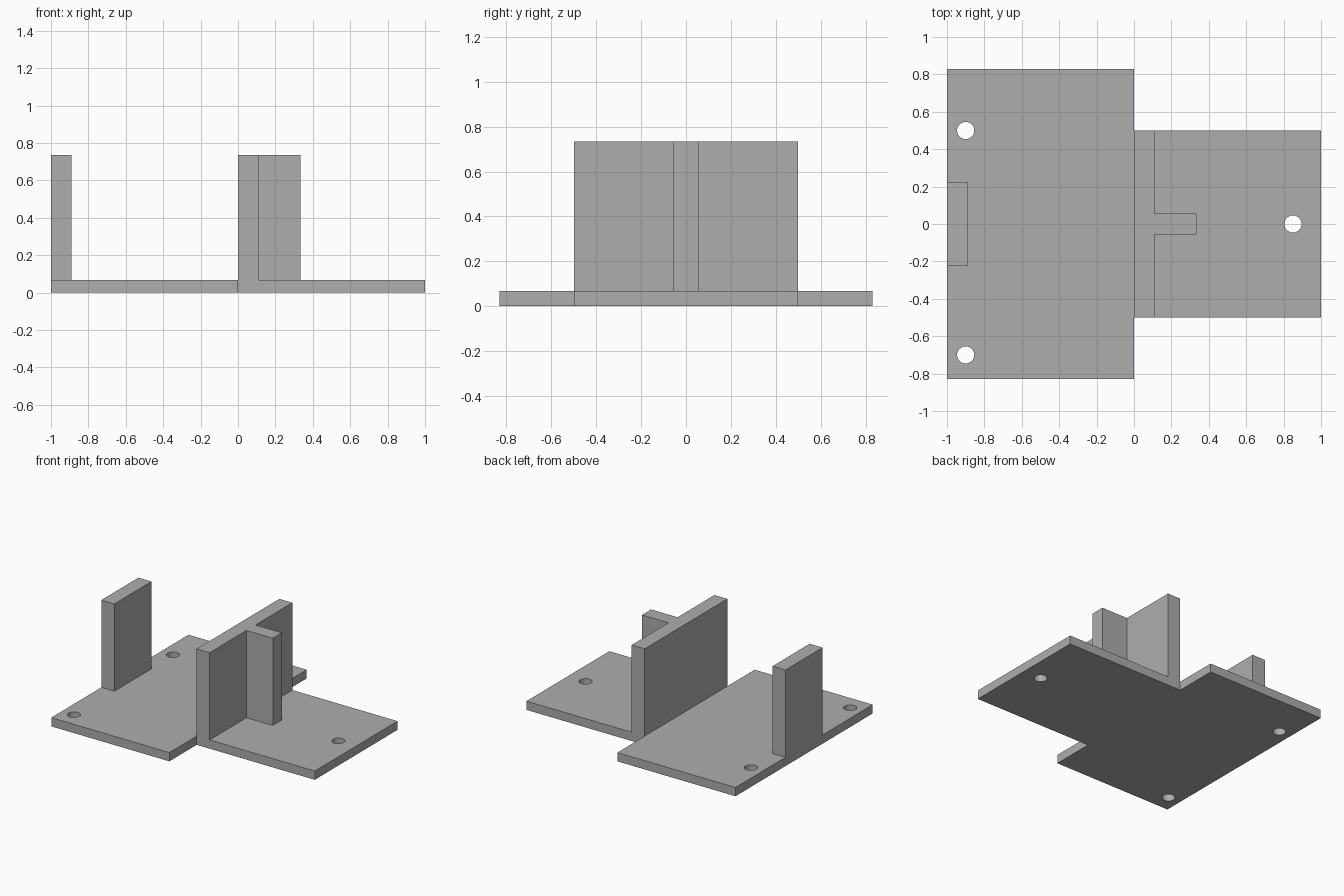
import bpy
import bmesh

if "Cube" in bpy.data.objects:
    bpy.data.objects.remove(bpy.data.objects["Cube"], do_unlink=True)

PLATE_TOP = 0.067
WALL_TOP = 0.735
THICK = 0.11

grey = bpy.data.materials.new("plain grey")
grey.use_nodes = True
colour = (0.42, 0.42, 0.42, 1)
grey.diffuse_color = colour
grey.node_tree.nodes["Principled BSDF"].inputs["Base Color"].default_value = colour


def extrude_profile(name, outline, bottom, top):
    """Upright prism from a counter-clockwise plan outline."""
    bm = bmesh.new()
    face = bm.faces.new([bm.verts.new((x, y, bottom)) for x, y in outline])
    grown = bmesh.ops.extrude_face_region(bm, geom=[face])["geom"]
    bmesh.ops.translate(bm, vec=(0, 0, top - bottom),
                        verts=[v for v in grown if isinstance(v, bmesh.types.BMVert)])
    bmesh.ops.recalc_face_normals(bm, faces=bm.faces)
    mesh = bpy.data.meshes.new(name)
    bm.to_mesh(mesh)
    bm.free()
    mesh.materials.append(grey)
    obj = bpy.data.objects.new(name, mesh)
    bpy.context.collection.objects.link(obj)
    return obj


def mirrored(half):
    """Complete an outline given for y < 0 by mirroring it across y = 0."""
    return half + [(x, -y) for x, y in reversed(half)]


# Stepped base plate: wide half on the right, narrow half on the left
base = extrude_profile("base_plate",
                       mirrored([(-1, -0.83), (0, -0.83), (0, -0.5), (1, -0.5)]),
                       0, PLATE_TOP)

# Screw holes through the plate
for i, (x, y) in enumerate([(-0.9, 0.5), (-0.9, -0.7), (0.85, 0)]):
    bpy.ops.mesh.primitive_cylinder_add(vertices=32, radius=0.046, depth=0.4,
                                        location=(x, y, 0))
    cutter = bpy.context.object
    cutter.name = f"hole_cutter_{i + 1}"
    cutter.data.materials.append(grey)
    cut = base.modifiers.new(f"hole_{i + 1}", "BOOLEAN")
    cut.operation = "DIFFERENCE"
    cut.solver = "EXACT"
    cut.object = cutter
    bpy.ops.object.select_all(action="DESELECT")
    base.select_set(True)
    bpy.context.view_layer.objects.active = base
    bpy.ops.object.modifier_apply(modifier=cut.name)
    bpy.data.objects.remove(cutter, do_unlink=True)
bpy.ops.object.shade_smooth_by_angle()

# Central wall with its stiffening rib, as one T-shaped prism
rib = THICK / 2
extrude_profile("ribbed_wall",
                mirrored([(0, -0.5), (THICK, -0.5), (THICK, -rib), (0.333, -rib)]),
                PLATE_TOP, WALL_TOP)

# Short upright at the outer edge
extrude_profile("edge_post",
                mirrored([(-1, -0.225), (-1 + THICK, -0.225)]),
                PLATE_TOP, WALL_TOP)
